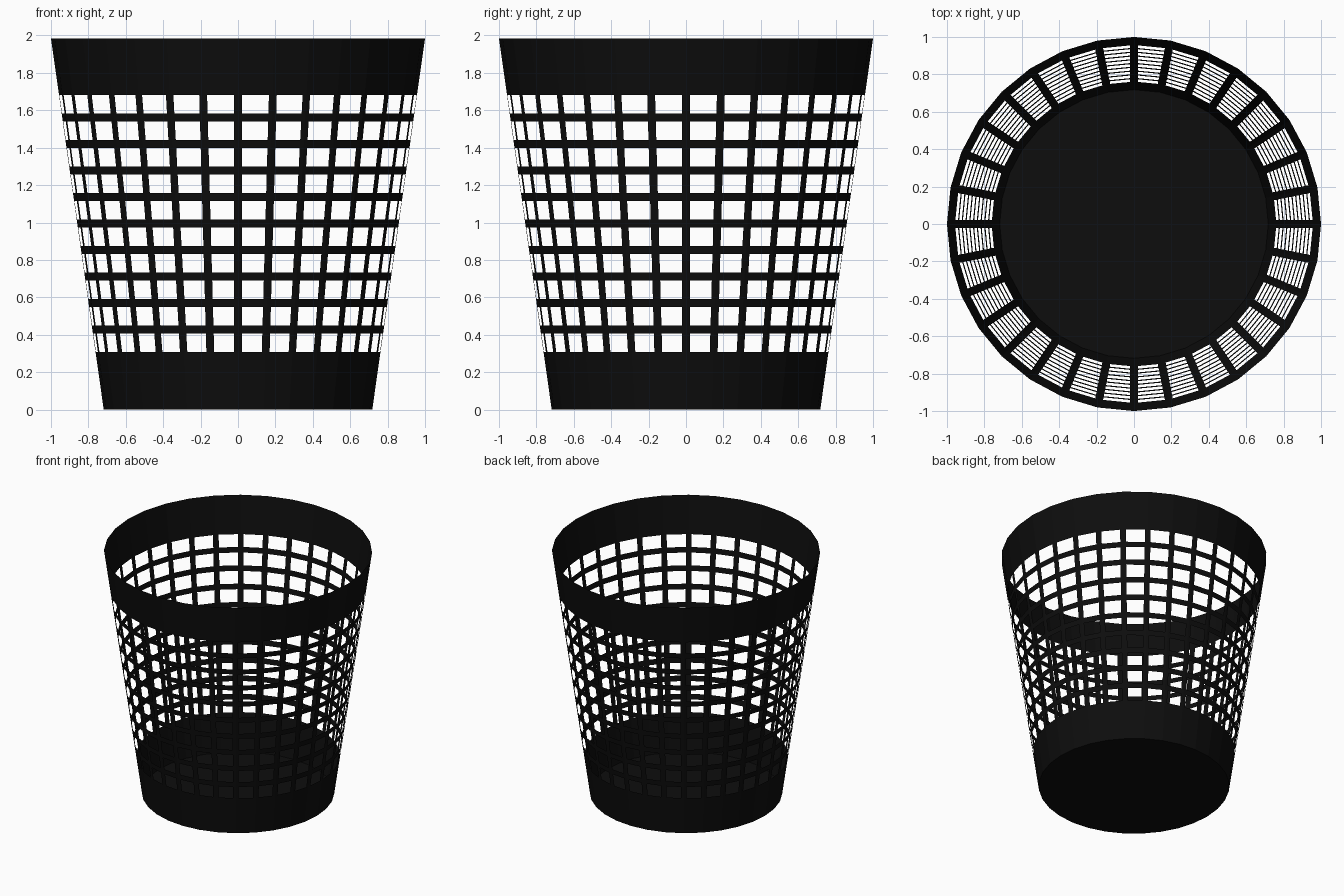
import bpy, bmesh
from math import sin, cos, pi
from mathutils import Vector

if "Cube" in bpy.data.objects:
    bpy.data.objects.remove(bpy.data.objects["Cube"])

SIDES = 32
HEIGHT, R_BOTTOM, R_TOP = 1.985, 0.718, 1.0
PITCH, Z_FIRST = 0.1417, 0.286     # ring spacing and first grid level
HALF = 0.0215                      # half width of ribs and rings
Z_LOW, Z_HIGH = Z_FIRST + HALF, Z_FIRST + 10 * PITCH - HALF

black = bpy.data.materials.new("black_plastic")
black.diffuse_color = (0.004, 0.004, 0.004, 1)
black.use_nodes = True
black.node_tree.nodes["Principled BSDF"].inputs["Base Color"].default_value = black.diffuse_color


def corner(i, z):
    r = R_BOTTOM + (R_TOP - R_BOTTOM) * z / HEIGHT
    a = 2 * pi * i / SIDES
    return Vector((r * cos(a), r * sin(a), z))


def row_points(i, z):
    """Facet edge, rib edge, rib edge, facet edge at one height."""
    a, b = corner(i, z), corner(i + 1, z)
    d = (b - a).normalized() * HALF
    return [a, a + d, b - d, b]


def finish(name, bm):
    bmesh.ops.remove_doubles(bm, verts=bm.verts, dist=0.0005)
    me = bpy.data.meshes.new(name)
    bm.to_mesh(me)
    bm.free()
    me.materials.append(black)
    bpy.context.collection.objects.link(bpy.data.objects.new(name, me))


def wall(name, levels, open_rows=False):
    """Faceted wall; with open_rows every second row has window holes."""
    bm = bmesh.new()
    for i in range(SIDES):
        for k in range(len(levels) - 1):
            lo, hi = row_points(i, levels[k]), row_points(i, levels[k + 1])
            for c in range(3):
                if open_rows and c == 1 and k % 2 == 0:
                    continue
                quad = (lo[c], lo[c + 1], hi[c + 1], hi[c])
                bm.faces.new([bm.verts.new(p) for p in quad])
    finish(name, bm)


# Solid bands
wall("lower_band", [0, Z_LOW])
wall("upper_band", [Z_HIGH, HEIGHT])

# Open lattice of ribs and nine rings
levels = [Z_LOW]
for n in range(1, 10):
    z = Z_FIRST + n * PITCH
    levels += [z - HALF, z + HALF]
levels.append(Z_HIGH)
wall("lattice", levels, open_rows=True)

# Floor
bm = bmesh.new()
bm.faces.new([bm.verts.new(corner(-i, 0)) for i in range(SIDES)])
finish("floor", bm)
